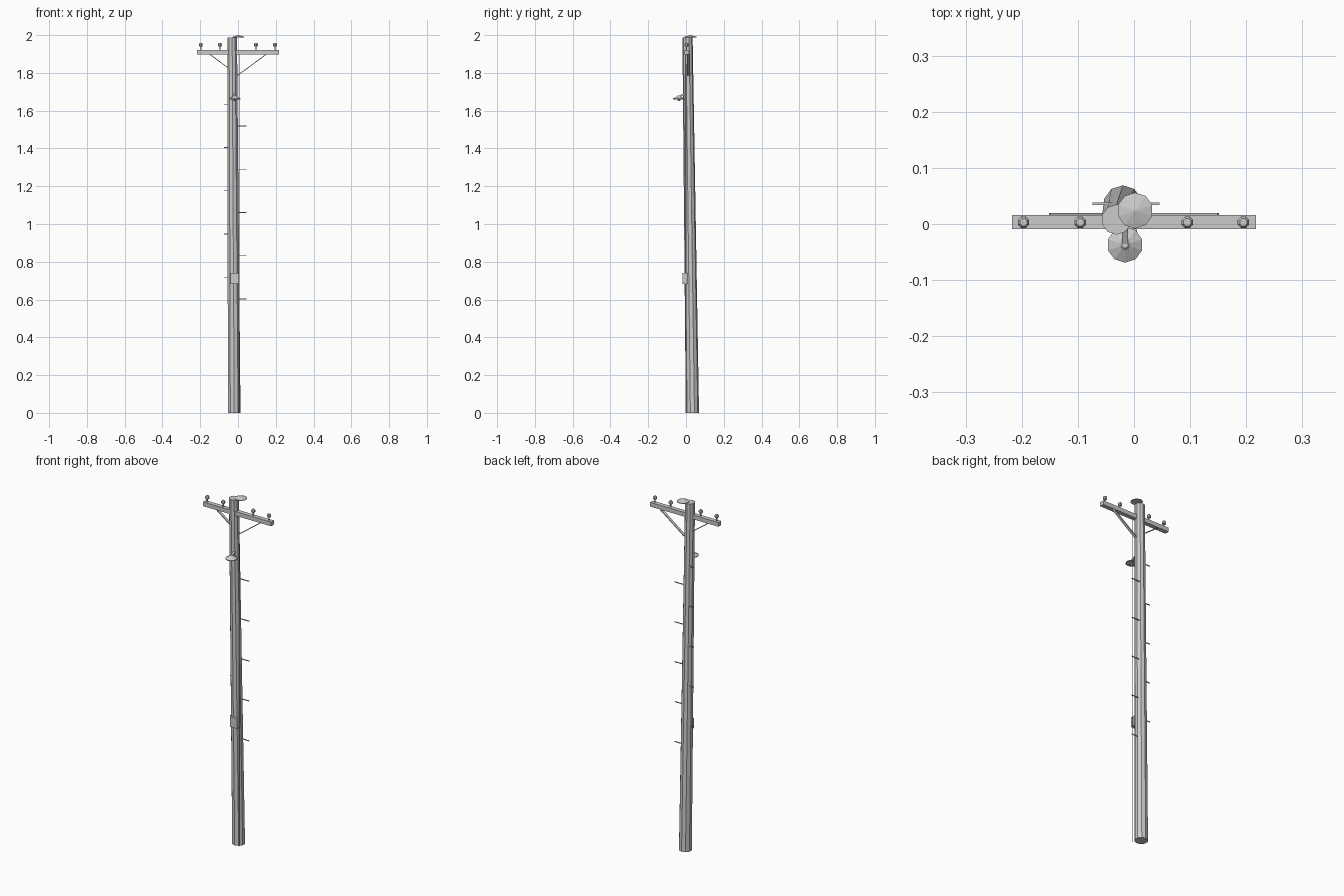
import bpy, bmesh, math
from mathutils import Vector

if "Cube" in bpy.data.objects:
    bpy.data.objects.remove(bpy.data.objects["Cube"])


def make(name, bm):
    bmesh.ops.recalc_face_normals(bm, faces=bm.faces)
    me = bpy.data.meshes.new(name)
    bm.to_mesh(me)
    bm.free()
    ob = bpy.data.objects.new(name, me)
    bpy.context.collection.objects.link(ob)
    return ob


def box(name, lo, hi):
    bm = bmesh.new()
    bmesh.ops.create_cube(bm, size=1)
    for v in bm.verts:
        v.co = Vector([lo[i] + (v.co[i] + 0.5) * (hi[i] - lo[i]) for i in range(3)])
    return make(name, bm)


def lathe(name, rings, n, closed=True):
    """rings: (centre, radius) pairs, stacked along z"""
    bm = bmesh.new()
    loops = []
    for (x, y, z), r in rings:
        loops.append([bm.verts.new((x + r * math.cos(2 * math.pi * (i + 0.5) / n),
                                    y + r * math.sin(2 * math.pi * (i + 0.5) / n), z))
                      for i in range(n)])
    for a, b in zip(loops, loops[1:]):
        for i in range(n):
            j = (i + 1) % n
            bm.faces.new((a[i], a[j], b[j], b[i]))
    if closed:
        bm.faces.new(loops[0])
        bm.faces.new(loops[-1])
    return make(name, bm)


def strut(name, a, b, w, h, side=(0, 1, 0)):
    """flat bar from a to b, w wide along side, h thick"""
    a, b, s = Vector(a), Vector(b), Vector(side)
    t = (b - a).cross(s).normalized()
    bm = bmesh.new()
    ends = [[bm.verts.new(p + s * w / 2 * u + t * h / 2 * v)
             for u, v in ((-1, -1), (1, -1), (1, 1), (-1, 1))] for p in (a, b)]
    for i in range(4):
        j = (i + 1) % 4
        bm.faces.new((ends[0][i], ends[0][j], ends[1][j], ends[1][i]))
    bm.faces.new(ends[0])
    bm.faces.new(ends[1])
    return make(name, bm)


# leaning, tapered pole
lathe("pole", [((-0.020, 0.034, 0), 0.035), ((-0.031, 0.008, 1.988), 0.027)], 10)

# conical cap, slipped off centre
lathe("pole_cap", [((0.002, 0.024, 1.988), 0.032), ((0.002, 0.024, 1.991), 0.032),
                   ((0.002, 0.024, 2.0), 0.001)], 10)

# crossarm, insulators and braces
box("crossarm", (-0.217, -0.009, 1.898), (0.217, 0.016, 1.922))
for k, x in enumerate((-0.197, -0.096, 0.095, 0.195)):
    lathe(f"insulator_pin_{k}", [((x, 0.003, 1.92), 0.003), ((x, 0.003, 1.942), 0.003)], 6)
    lathe(f"insulator_{k}", [((x, 0.003, 1.940), 0.008), ((x, 0.003, 1.944), 0.011),
                             ((x, 0.003, 1.953), 0.011), ((x, 0.003, 1.959), 0.007)], 8)
for s in (-1, 1):
    strut(f"brace_{s}", (s * 0.15, 0.012, 1.899), (0.0, 0.012, 1.788), 0.016, 0.004)

# lamp with bracket and bulb
lx, ly = -0.016, -0.037
lathe("lamp_shade", [((lx, ly, 1.660), 0.032), ((lx, ly, 1.664), 0.032),
                     ((lx, ly, 1.676), 0.010), ((lx, ly, 1.680), 0.006)], 10)
lathe("bulb", [((lx, ly, 1.650), 0.005), ((lx, ly, 1.655), 0.009),
               ((lx, ly, 1.661), 0.009)], 8)
strut("lamp_bracket", (lx, ly + 0.002, 1.676), (lx, -0.010, 1.688), 0.010, 0.008, (1, 0, 0))

# meter box and vertical cable
box("meter_box", (-0.039, -0.018, 0.682), (0.005, 0.008, 0.740))
lathe("cable", [((0.008, -0.002, 0.0), 0.0015), ((0.008, -0.002, 1.9), 0.0015)], 5)

# climbing steps, alternating sides
for k in range(10):
    z = 0.603 + 0.1145 * k
    x0, x1 = (-0.015, 0.045) if k % 2 == 0 else (-0.074, -0.030)
    box(f"step_{k}", (x0, 0.034, z - 0.002), (x1, 0.038, z + 0.002))
